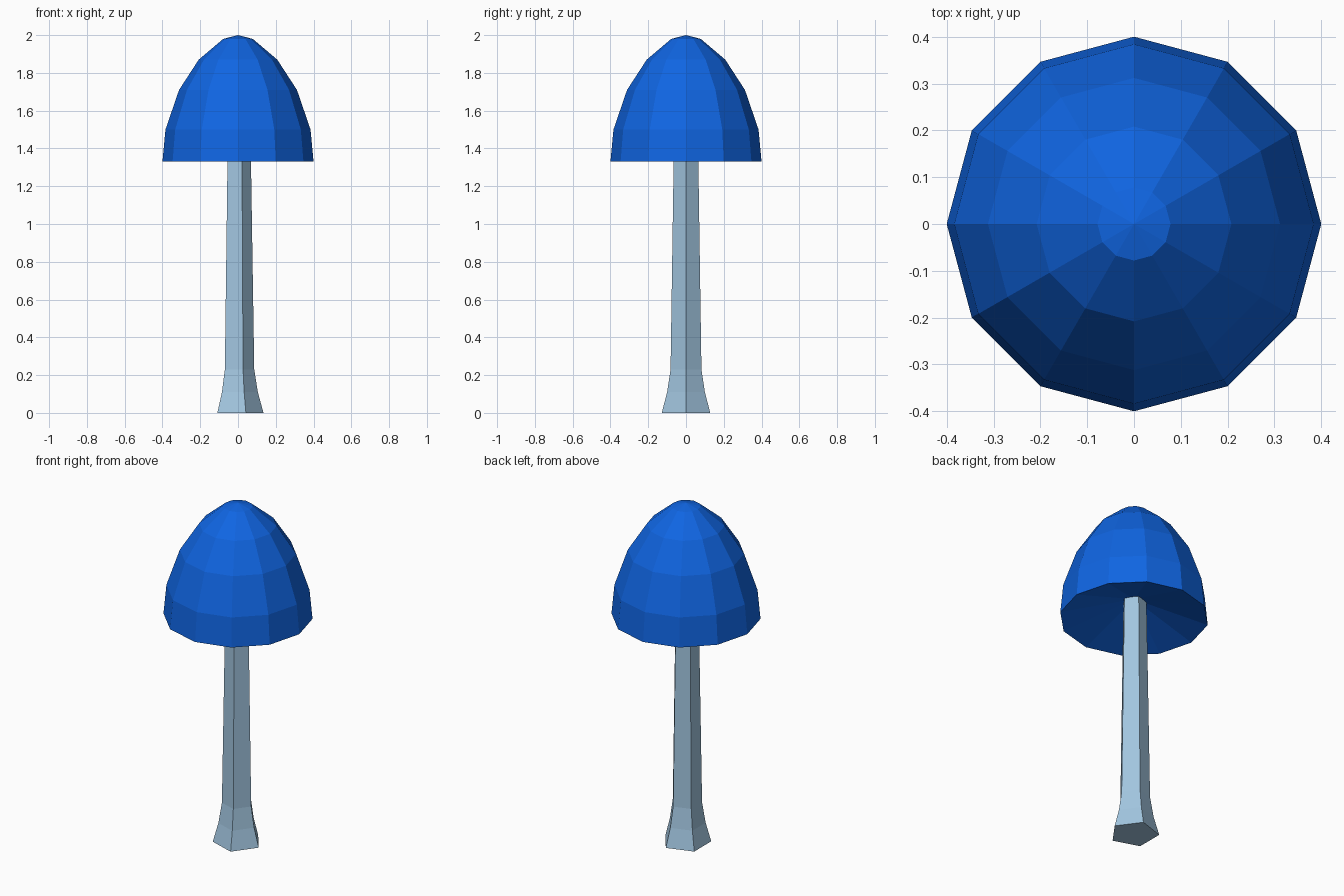
import bpy
from math import cos, sin, tau

if "Cube" in bpy.data.objects:
    bpy.data.objects.remove(bpy.data.objects["Cube"])


def material(name, color):
    mat = bpy.data.materials.new(name)
    mat.diffuse_color = color
    mat.use_nodes = True
    mat.node_tree.nodes["Principled BSDF"].inputs["Base Color"].default_value = mat.diffuse_color
    return mat


def lathe(name, profile, sides, mat):
    """Revolve (radius, z) points from bottom to top; radius 0 gives a single pole."""
    verts, faces, rings = [], [], []
    for r, z in profile:
        count = sides if r > 0 else 1
        start = len(verts)
        verts += [(r * cos(tau * i / sides), r * sin(tau * i / sides), z) for i in range(count)]
        rings.append([start + i % count for i in range(sides)])
    for low, high in zip(rings, rings[1:]):
        for i in range(sides):
            j = (i + 1) % sides
            quad = [low[i], low[j], high[j], high[i]]
            faces.append(list(dict.fromkeys(quad)))
    # Flat ends where the profile is open
    if profile[0][0] > 0:
        faces.append(rings[0][::-1])
    if profile[-1][0] > 0:
        faces.append(rings[-1])
    mesh = bpy.data.meshes.new(name)
    mesh.from_pydata(verts, [], faces)
    mesh.materials.append(mat)
    obj = bpy.data.objects.new(name, mesh)
    bpy.context.collection.objects.link(obj)
    return obj


# Five-sided stem, flared at the foot and running up into the cap
lathe("stem", [(0.135, 0), (0.105, 0.11), (0.086, 0.23), (0.067, 1.44)], 5,
      material("pale_blue", (0.36, 0.56, 0.74, 1)))

# Twelve-sided bell cap with a shallow hollow underside
lathe("cap", [(0, 1.45), (0.4, 1.33), (0.384, 1.5), (0.312, 1.71),
              (0.208, 1.87), (0.078, 1.98), (0, 2.0)], 12,
      material("blue", (0.005, 0.13, 0.76, 1)))
